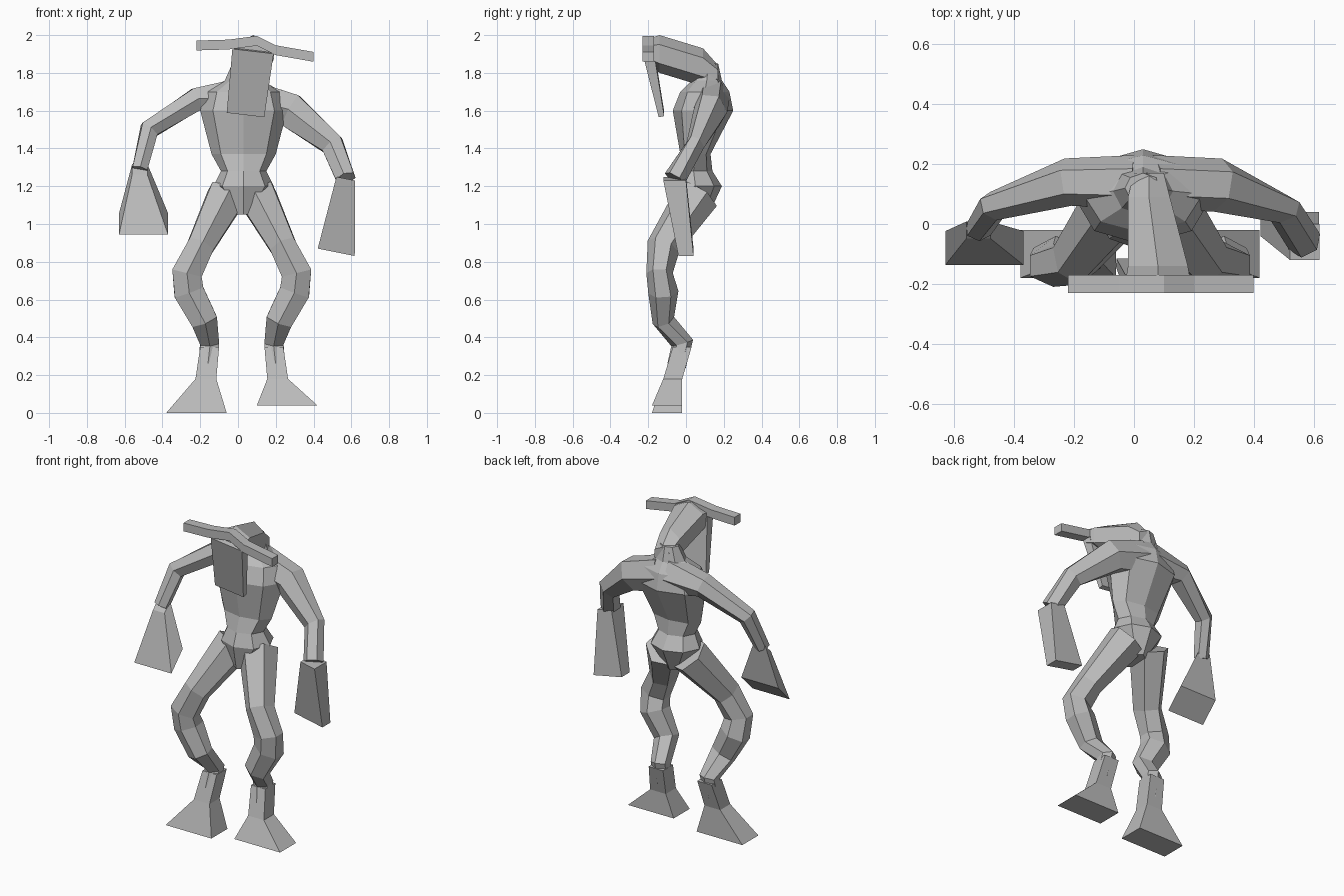
import bpy
import bmesh
import math
from mathutils import Vector

default_cube = bpy.data.objects.get("Cube")
if default_cube:
    bpy.data.objects.remove(default_cube, do_unlink=True)

# One plain clay colour for the whole figure
grey = .5
clay_colour = (grey, grey, grey, 1)
clay = bpy.data.materials.new("grey clay")
clay.use_nodes = True
clay.diffuse_color = clay_colour
clay.node_tree.nodes["Principled BSDF"].inputs["Base Color"].default_value = clay_colour

RIGHT, FORE_AFT, UP = Vector((1, 0, 0)), Vector((0, 1, 0)), Vector((0, 0, 1))
MIDDLE = .03


def cross_section(centre, across, deep, sides):
    """Polygon that fills the two half axes around a centre."""
    start = math.pi / 4 if sides == 4 else math.pi / 2
    angles = [start + math.tau * step / sides for step in range(sides)]
    widest = max(abs(math.cos(angle)) for angle in angles)
    tallest = max(abs(math.sin(angle)) for angle in angles)
    return [centre + across * math.cos(angle) / widest + deep * math.sin(angle) / tallest
            for angle in angles]


def skin(name, joints, sides, along=None, depth_axis=FORE_AFT):
    """Skin a path of (centre, half width, half depth) joints.

    Sections are mitred at each bend, unless one direction is given for all of them."""
    centres = [Vector(centre) for centre, width, depth in joints]
    bm = bmesh.new()
    rows = []
    for index, (centre, width, depth) in enumerate(joints):
        if along:
            heading = along.normalized()
        else:
            before = centres[max(index - 1, 0)]
            after = centres[min(index + 1, len(centres) - 1)]
            heading = (after - before).normalized()
        across = depth_axis.cross(heading).normalized()
        deep = heading.cross(across)
        points = cross_section(centres[index], across * width, deep * depth, sides)
        rows.append([bm.verts.new(point) for point in points])

    # Side walls between neighbouring sections, then both end caps
    for low, high in zip(rows, rows[1:]):
        for here in range(sides):
            following = (here + 1) % sides
            bm.faces.new((low[here], low[following], high[following], high[here]))
    bm.faces.new(rows[0])
    bm.faces.new(rows[-1])
    bmesh.ops.recalc_face_normals(bm, faces=bm.faces)

    mesh = bpy.data.meshes.new(name)
    bm.to_mesh(mesh)
    bm.free()
    mesh.materials.append(clay)
    part = bpy.data.objects.new(name, mesh)
    bpy.context.collection.objects.link(part)


# Torso: pelvis, narrow waist, ribcage, hunched upper back and neck
crotch = ((MIDDLE, .03, 1.05), .05, .09)
hips = ((MIDDLE, .05, 1.2), .16, .14)
waist = ((MIDDLE, .04, 1.28), .12, .1)
rib_edge = ((MIDDLE, .05, 1.37), .17, .08)
chest = ((MIDDLE, .09, 1.6), .23, .16)
shoulders = ((MIDDLE, .1, 1.7), .2, .13)
neck_base = ((MIDDLE, .11, 1.76), .1, .08)
neck_top = ((MIDDLE, .12, 1.85), .06, .05)
skin("torso", [crotch, hips, waist, rib_edge, chest, shoulders, neck_base, neck_top],
     sides=8, along=UP)

# Wedge-shaped skull running from the nape to the brow
nape = ((.05, .17, 1.79), .05, .05)
crown = ((.05, .09, 1.83), .07, .1)
forehead = ((.08, -.14, 1.9), .1, .1)
brow = ((.08, -.2, 1.91), .11, .07)
skin("skull", [nape, crown, forehead, brow], sides=6, along=FORE_AFT, depth_axis=UP)

# Long flat face hanging from the brow
face_top = ((.08, -.2, 1.92), .11, .03)
face_tip = ((.04, -.13, 1.58), .1, .015)
skin("face_plate", [face_top, face_tip], sides=4)

# Crooked horn bar across the brow
horn_path = [(-.22, 1.945), (-.05, 1.95), (.1, 1.97), (.2, 1.92), (.4, 1.885)]
skin("horn_bar", [((x, -.2, z), .026, .03) for x, z in horn_path], sides=4, along=RIGHT)


def build_arm(side, root, shoulder, elbow, wrist, fingertips, hand_tilt):
    """Bent arm ending in a flared, fingerless hand."""
    skin(side + "_arm", [root, shoulder, elbow, wrist], sides=6)
    skin(side + "_hand", [wrist, fingertips], sides=4, along=Vector(hand_tilt))


build_arm("right",
          root=((0, .14, 1.67), .1, .09),
          shoulder=((-.22, .14, 1.66), .06, .08),
          elbow=((-.47, .06, 1.5), .05, .05),
          wrist=((-.52, -.02, 1.29), .04, .04),
          fingertips=((-.5, -.08, 1), .13, .08),
          hand_tilt=(0, 1, -1))
build_arm("left",
          root=((.06, .14, 1.66), .1, .09),
          shoulder=((.28, .13, 1.6), .09, .09),
          elbow=((.5, .05, 1.42), .06, .05),
          wrist=((.57, -.06, 1.24), .05, .06),
          fingertips=((.52, 0, .85), .1, .04),
          hand_tilt=(.2, 0, 1))


def build_leg(side, outward, sole_height):
    """Leg with a forward knee and backward hock, on a spreading hoof-like foot."""
    def joint(spread, y, z, width, depth):
        return (.02 + outward * spread, y, z), width, depth

    hip = joint(.08, .06, 1.15, .1, .12)
    thigh = joint(.22, -.12, .88, .07, .09)
    knee = joint(.29, -.14, .74, .08, .07)
    calf = joint(.28, -.12, .64, .08, .08)
    shin = joint(.2, -.12, .49, .07, .06)
    hock = joint(.17, -.02, .37, .05, .06)
    ankle = joint(.18, -.05, .25, .05, .05)
    skin(side + "_leg", [hip, thigh, knee, calf, shin, hock, ankle], sides=6)

    heel = joint(.17, -.02, .35, .05, .05)
    instep = joint(.19, -.07, .18, .055, .05)
    sole = joint(.24, -.1, sole_height, .16, .08)
    skin(side + "_foot", [heel, instep, sole], sides=4, along=UP)


build_leg("right", outward=-1, sole_height=0)
build_leg("left", outward=1, sole_height=.04)
